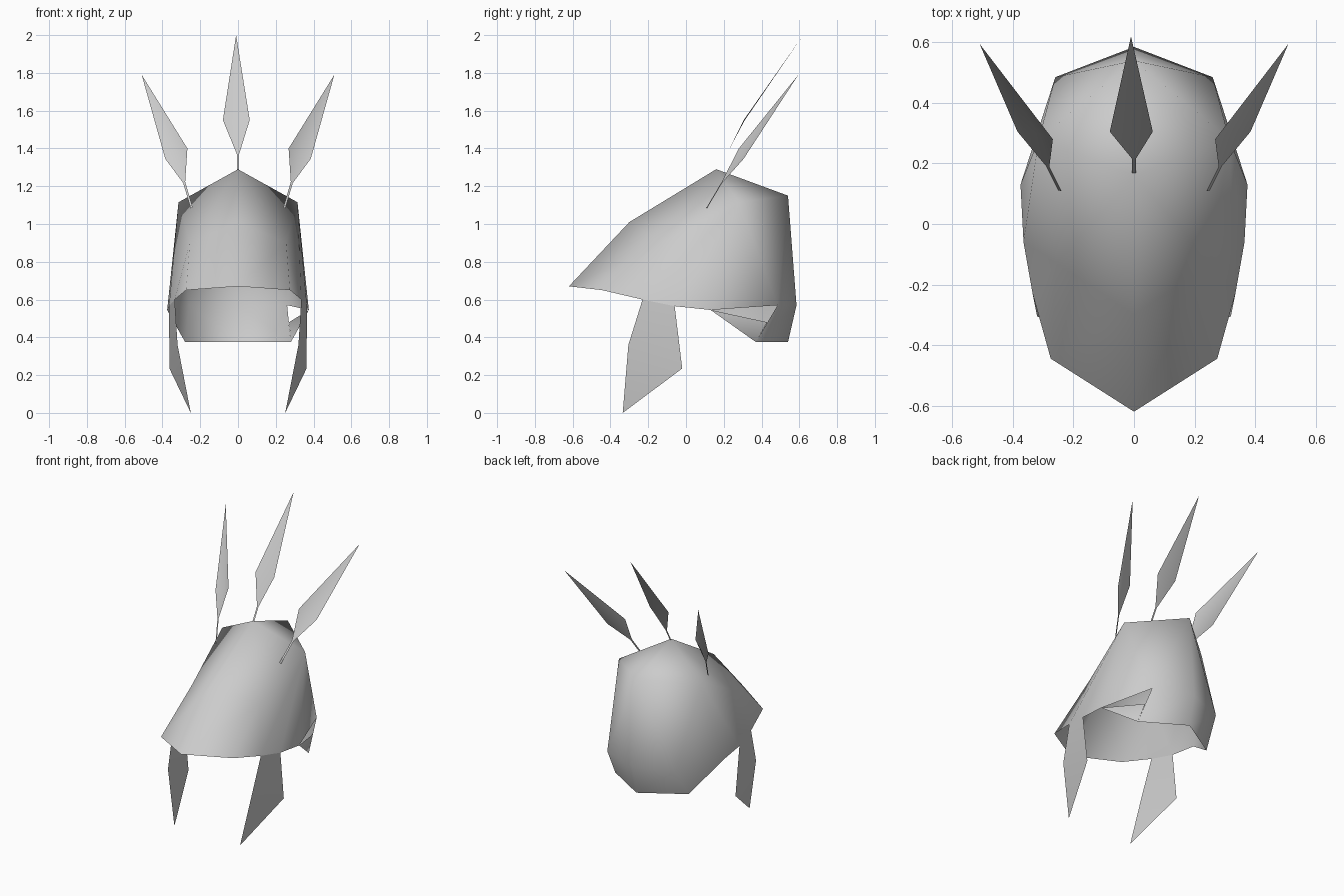
import bpy, bmesh
from mathutils import Vector
from math import radians

if "Cube" in bpy.data.objects:
    bpy.data.objects.remove(bpy.data.objects["Cube"])


def make_object(name, faces, angle=180):
    """Weld a list of point-polygons into one smooth-shaded object."""
    bm = bmesh.new()
    for pts in faces:
        bm.faces.new([bm.verts.new(p) for p in pts])
    bmesh.ops.remove_doubles(bm, verts=bm.verts, dist=0.001)
    bmesh.ops.recalc_face_normals(bm, faces=bm.faces)
    mesh = bpy.data.meshes.new(name)
    bm.to_mesh(mesh)
    bm.free()
    ob = bpy.data.objects.new(name, mesh)
    bpy.context.collection.objects.link(ob)
    bpy.ops.object.select_all(action='DESELECT')
    ob.select_set(True)
    bpy.context.view_layer.objects.active = ob
    bpy.ops.object.shade_smooth_by_angle(angle=radians(angle))
    return ob


def flip(faces):
    return [[(-x, y, z) for x, y, z in reversed(f)] for f in faces]


# Helmet shell: named control points for one half
tip, ridge, apex = (0, -.62, .67), (0, -.30, 1.01), (0, .16, 1.29)
crown_back, nape, guard_mid = (0, .54, 1.15), (0, .585, .57), (0, .54, .375)
rim1, rim2 = (.275, -.445, .65), (.335, -.23, .60)
rim3, rim4 = (.365, -.06, .565), (.375, .13, .545)
brow, temple = (.255, -.13, .90), (.315, .28, 1.115)
nape_side, guard_side = (.26, .485, .57), (.28, .37, .375)

half = [
    [tip, rim1, brow, ridge], [rim1, rim2, brow],
    [ridge, brow, apex], [brow, temple, apex], [rim2, rim3, temple, brow],
    [rim3, rim4, temple], [rim4, nape_side, temple],
    [apex, temple, crown_back], [crown_back, temple, nape_side],
    [crown_back, nape_side, nape],
    [nape, nape_side, guard_side, guard_mid],
]
# Neck guard gusset: full on the left, with a small notch on the right
gusset_left = flip([[rim4, guard_side, nape_side]])
gusset_right = [[rim4, guard_side, (.27, .43, .48)]]
make_object("helmet_shell", half + flip(half) + gusset_left + gusset_right)

# Cheek flaps
lower_back, point, lower_front = (.363, -.02, .235), (.25, -.335, 0), (.32, -.305, .36)
flap = [[rim2, rim3, lower_back, lower_front], [lower_front, lower_back, point]]
make_object("cheek_flap_right", flap)
make_object("cheek_flap_left", flip(flap))


# Feathers: thin quill plus a creased diamond blade
def feather(base, neck, wide_a, wide_b, end, crease):
    base, neck, a, b, end = map(Vector, (base, neck, wide_a, wide_b, end))
    side = (b - a).normalized() * .006
    mid = (a + b) / 2 + Vector(crease)
    quill = [base - side, base + side, neck + side, neck - side]
    faces = [quill, [neck - side, neck + side, mid], [neck - side, mid, a],
             [neck + side, b, mid], [a, mid, end], [mid, b, end]]
    return [[tuple(p) for p in f] for f in faces]


side_feather = feather((.245, .11, 1.085), (.285, .19, 1.22), (.268, .28, 1.40),
                       (.385, .305, 1.345), (.51, .595, 1.79), (-.01, .008, -.008))
make_object("feather_right", side_feather)
make_object("feather_left", flip(side_feather))
make_object("feather_middle",
            feather((0, .165, 1.28), (0, .215, 1.37), (-.08, .305, 1.55),
                    (.062, .305, 1.55), (-.01, .62, 2.0), (0, .004, -.004)))
